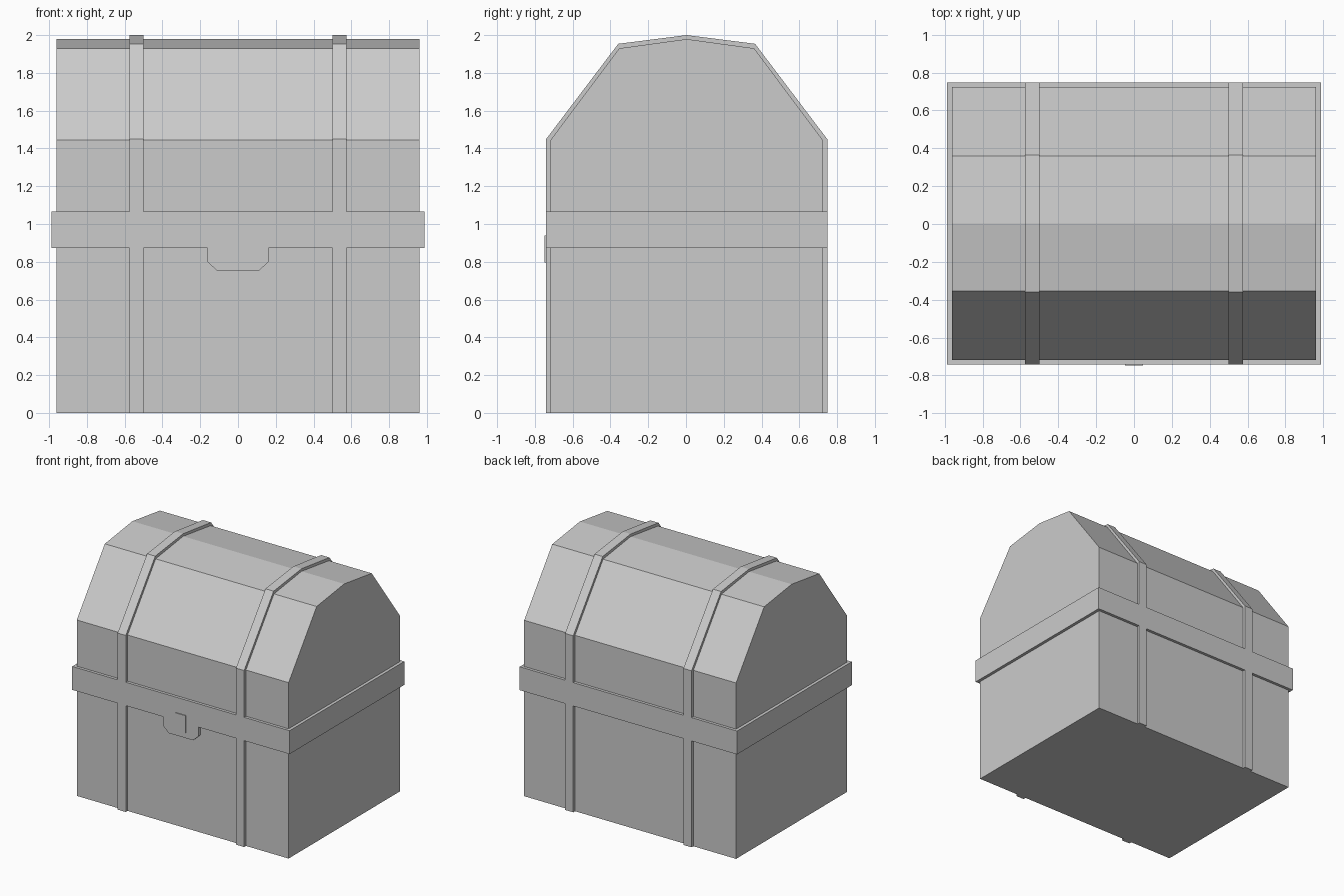
import bpy, bmesh
from mathutils import Vector

if "Cube" in bpy.data.objects:
    bpy.data.objects.remove(bpy.data.objects["Cube"])

YC = 0.0035  # chest centre in y; the thin lock face shifts it slightly


def prism(name, pts, axis, lo, hi):
    """Extrude a closed 2D profile along x (pts are y,z) or y (pts are x,z)."""
    bm = bmesh.new()
    place = (lambda a, b: (lo, a, b)) if axis == 'x' else (lambda a, b: (a, lo, b))
    face = bm.faces.new([bm.verts.new(place(a, b)) for a, b in pts])
    new = bmesh.ops.extrude_face_region(bm, geom=[face])['geom']
    move = Vector((hi - lo, 0, 0)) if axis == 'x' else Vector((0, hi - lo, 0))
    bmesh.ops.translate(bm, vec=move,
                        verts=[g for g in new if isinstance(g, bmesh.types.BMVert)])
    bmesh.ops.recalc_face_normals(bm, faces=bm.faces)
    mesh = bpy.data.meshes.new(name)
    bm.to_mesh(mesh)
    bm.free()
    obj = bpy.data.objects.new(name, mesh)
    bpy.context.collection.objects.link(obj)
    return obj


def box(name, x0, x1, y0, y1, z0, z1):
    return prism(name, [(x0, z0), (x1, z0), (x1, z1), (x0, z1)], 'y', y0, y1)


def arch(half, eave, knee_y, knee_z, top, base):
    """Open lid outline from the front foot over the ridge to the back foot."""
    right = [(half, base), (half, eave), (knee_y, knee_z)]
    left = [(-y, z) for y, z in right]
    return [(y + YC, z) for y, z in left + [(0, top)] + right[::-1]]


BAND_LOW, BAND_HIGH = 0.873, 1.065
FRONT, BACK = YC - 0.7445, YC + 0.7445

# Chest body: lower box and faceted lid
box("chest_base", -0.962, 0.962, YC - 0.721, YC + 0.721, 0, 0.97)
prism("chest_lid", arch(0.721, 1.444, 0.357, 1.930, 1.979, 0.97), 'x', -0.962, 0.962)

# Band around the middle
box("middle_band", -0.987, 0.987, FRONT, BACK, BAND_LOW, BAND_HIGH)

# Straps: lid hoops, and uprights on the front and back of the base
hoop = (arch(0.7445, 1.449, 0.362, 1.954, 2.0, BAND_HIGH)
        + arch(0.71, 1.44, 0.35, 1.918, 1.965, BAND_HIGH)[::-1])
for side, x in (("left", -0.5375), ("right", 0.5375)):
    x0, x1 = x - 0.037, x + 0.037
    prism("lid_strap_" + side, hoop, 'x', x0, x1)
    box("front_strap_" + side, x0, x1, FRONT, FRONT + 0.035, 0, BAND_LOW)
    box("back_strap_" + side, x0, x1, BACK - 0.035, BACK, 0, BAND_LOW)

# Lock plate hanging below the band, with a thin raised keyhole cover
plate = [(-0.162, BAND_LOW), (-0.162, 0.80), (-0.11, 0.752),
         (0.11, 0.752), (0.162, 0.80), (0.162, BAND_LOW)]
prism("lock_plate", plate, 'y', FRONT, FRONT + 0.035)
box("keyhole_cover", -0.047, 0.047, FRONT - 0.007, FRONT + 0.01, 0.797, 0.939)
